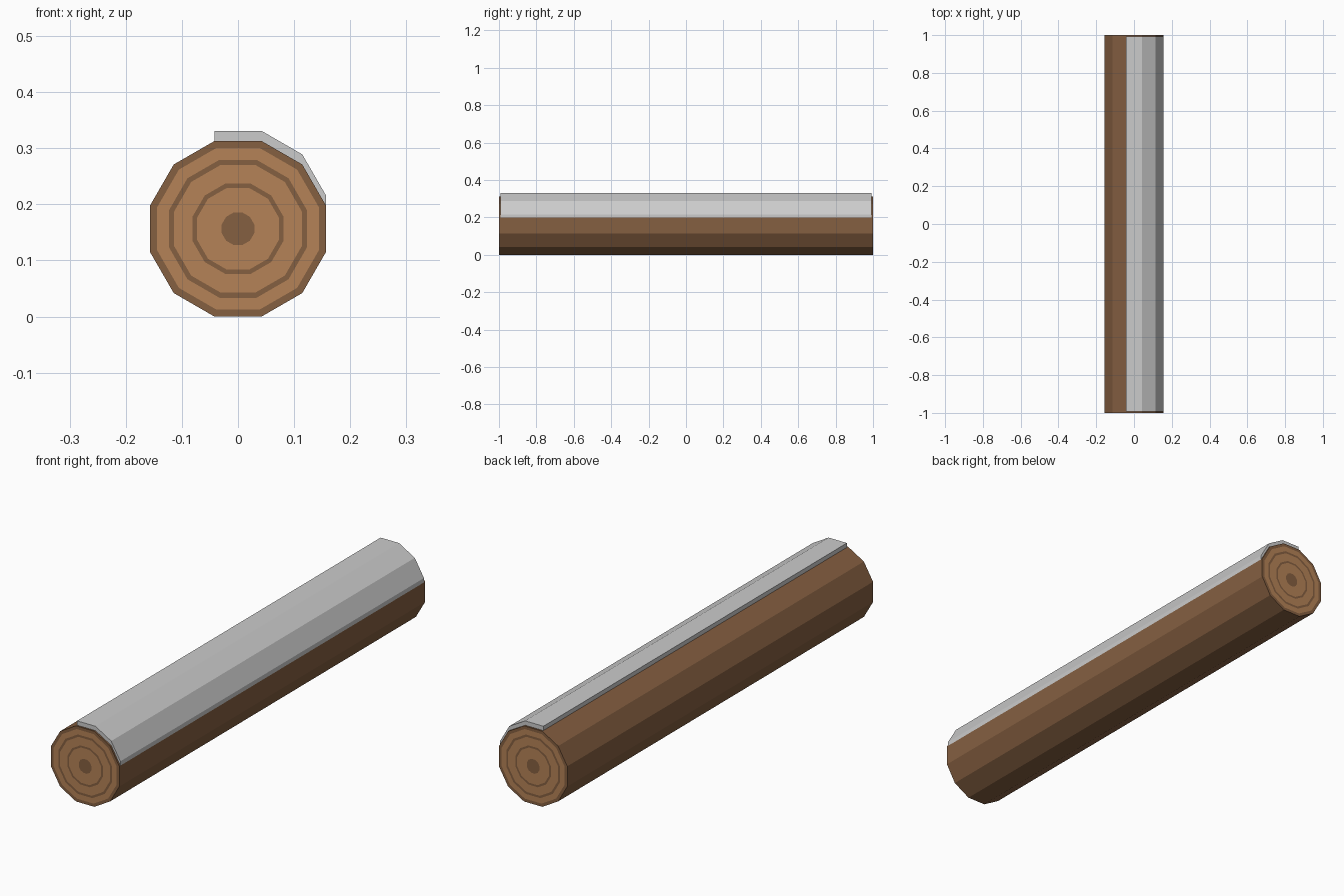
import bpy, bmesh, math

if "Cube" in bpy.data.objects:
    bpy.data.objects.remove(bpy.data.objects["Cube"])

CZ, R, HALF = 0.1565, 0.162, 1.0      # log axis height, corner radius, half length
COS = math.cos(math.radians(15))


def material(name, rgb):
    m = bpy.data.materials.new(name)
    m.diffuse_color = (*rgb, 1)
    m.use_nodes = True
    m.node_tree.nodes["Principled BSDF"].inputs["Base Color"].default_value = m.diffuse_color
    return m


bark = material("bark", (0.235, 0.115, 0.053))
wood = material("cut_wood", (0.46, 0.225, 0.095))


def finish(bm, name, mats=()):
    bmesh.ops.recalc_face_normals(bm, faces=bm.faces)
    me = bpy.data.meshes.new(name)
    bm.to_mesh(me)
    bm.free()
    for m in mats:
        me.materials.append(m)
    ob = bpy.data.objects.new(name, me)
    bpy.context.collection.objects.link(ob)
    return ob


def corner(k, r=R):
    a = math.radians(15 + 30 * k)
    return r * math.cos(a), CZ + r * math.sin(a)


# Twelve-sided log, with growth rings cut into each flat end
bm = bmesh.new()


def loop(r, y):
    return [bm.verts.new((x, y, z)) for x, z in (corner(k, r) for k in range(12))]


def bridge(a, b, mat):
    for i in range(12):
        j = (i + 1) % 12
        bm.faces.new((a[i], a[j], b[j], b[i])).material_index = mat


ring_radii = [a / COS for a in (0.144, 0.123, 0.114, 0.081, 0.073, 0.029)]
outer = []
for y in (-HALF, HALF):
    prev = loop(R, y)
    outer.append(prev)
    for i, r in enumerate(ring_radii):
        ring = loop(r, y)
        bridge(prev, ring, i % 2)     # dark and light bands alternate
        prev = ring
    bm.faces.new(prev).material_index = 0
bridge(outer[0], outer[1], 0)
finish(bm, "log", (bark, wood))

# Snow layer: upper log profile lifted straight up, ends set in slightly
LIFT, END = 0.018, 0.993
bm = bmesh.new()
low = [corner(k) for k in range(0, 5)]
profile = low + [(x, z + LIFT) for x, z in reversed(low[:4])]
top_left = low[3]
profile = low[:4] + [(x, z + LIFT) for x, z in reversed(low[:4])]
ends = [[bm.verts.new((x, y, z)) for x, z in profile] for y in (-END, END)]
n = len(profile)
for i in range(n):
    j = (i + 1) % n
    bm.faces.new((ends[0][i], ends[0][j], ends[1][j], ends[1][i]))
for e in ends:
    bm.faces.new(e)
finish(bm, "snow_layer")
